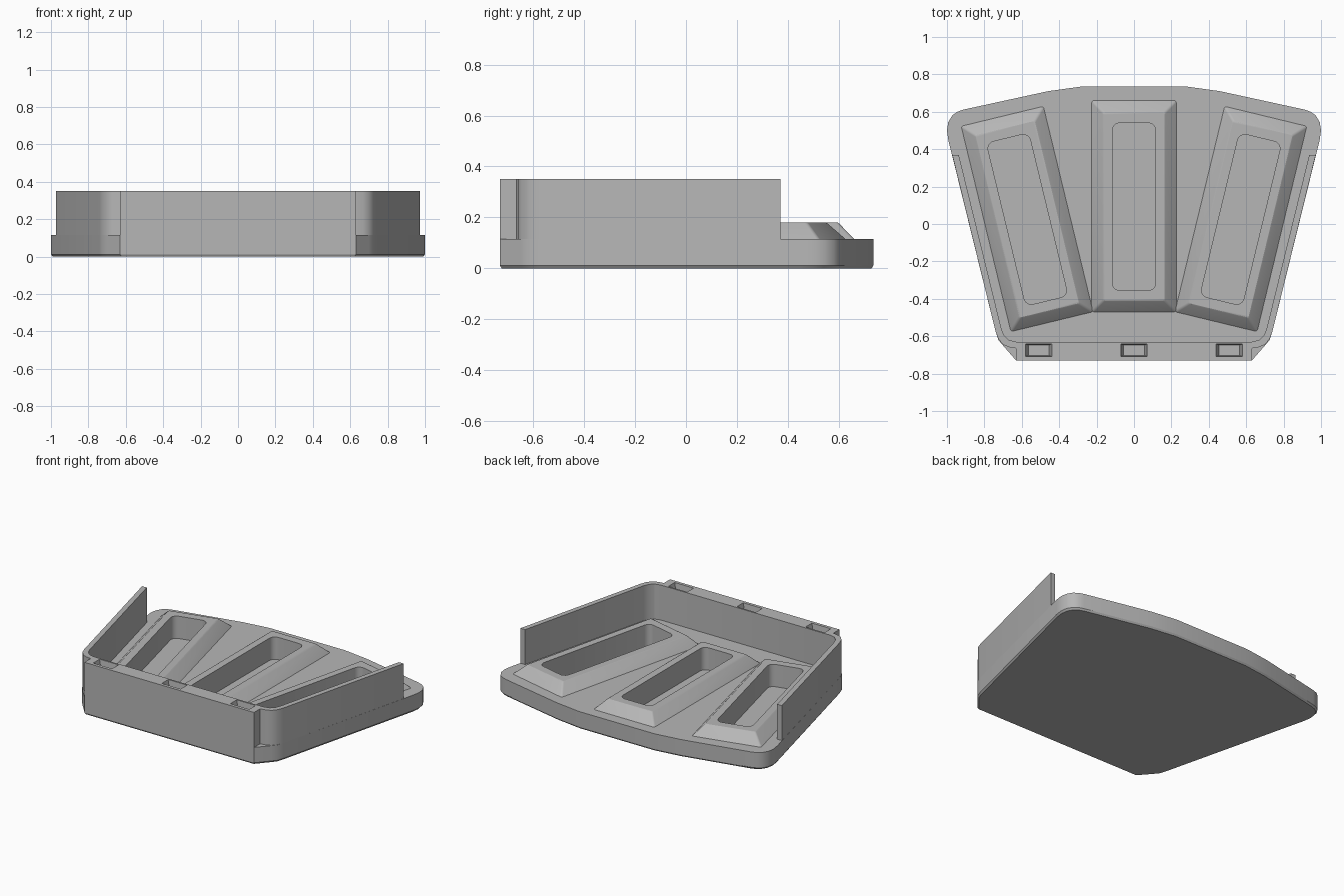
import bpy, bmesh, math
from mathutils import Matrix, Vector

cube = bpy.data.objects.get("Cube")
if cube:
    bpy.data.objects.remove(cube, do_unlink=True)

grey = bpy.data.materials.new("plain grey")
grey.use_nodes = True
grey.diffuse_color = (0.47, 0.47, 0.47, 1)
grey.node_tree.nodes["Principled BSDF"].inputs["Base Color"].default_value = (0.47, 0.47, 0.47, 1)

BASE_TOP, RIM_TOP, WALL_TOP, FLOOR = 0.115, 0.18, 0.35, 0.03


def loft(name, rings):
    """Join matching rings of (outline, height) into a closed solid."""
    bm = bmesh.new()
    loops = [[bm.verts.new((x, y, z)) for x, y in pts] for pts, z in rings]
    n = len(loops[0])
    bm.faces.new(loops[0][::-1])
    bm.faces.new(loops[-1])
    for low, high in zip(loops, loops[1:]):
        for i in range(n):
            j = (i + 1) % n
            bm.faces.new((low[i], low[j], high[j], high[i]))
    bmesh.ops.recalc_face_normals(bm, faces=bm.faces)
    mesh = bpy.data.meshes.new(name)
    bm.to_mesh(mesh)
    bm.free()
    mesh.materials.append(grey)
    obj = bpy.data.objects.new(name, mesh)
    bpy.context.collection.objects.link(obj)
    return obj


def mirrored(half):
    return half + [(-x, y) for x, y in reversed(half)]


def rounded_rect(x, y0, y1, r, steps=5):
    pts = []
    corners = [(x - r, y1 - r), (r - x, y1 - r), (r - x, y0 + r), (x - r, y0 + r)]
    for k, (cx, cy) in enumerate(corners):
        for i in range(steps + 1):
            a = math.pi / 2 * (k + i / steps)
            pts.append((cx + r * math.cos(a), cy + r * math.sin(a)))
    return pts


def activate(obj):
    bpy.ops.object.select_all(action='DESELECT')
    obj.select_set(True)
    bpy.context.view_layer.objects.active = obj


def cut(obj, cutters):
    activate(obj)
    for c in cutters:
        mod = obj.modifiers.new("pocket", 'BOOLEAN')
        mod.operation, mod.solver, mod.object = 'DIFFERENCE', 'EXACT', c
        bpy.ops.object.modifier_apply(modifier=mod.name)


# Fan-shaped base with a small chamfer underneath
outline = mirrored([
    (0.63, -0.73), (0.70, -0.65), (0.725, -0.62), (0.74, -0.575), (0.993, 0.45),
    (1.0, 0.50), (0.993, 0.545), (0.972, 0.58), (0.945, 0.60), (0.91, 0.612),
    (0.46, 0.71), (0.28, 0.735)])
lower = [(x * 0.99, y * 0.99) for x, y in outline]
base = loft("base", [(lower, 0), (outline, 0.012), (outline, BASE_TOP)])

# Wall around the sides and front, with a thicker front bar
outer = [(0.63, -0.73), (0.63, -0.665), (0.67, -0.658), (0.70, -0.645),
         (0.725, -0.615), (0.74, -0.575), (0.972, 0.37)]
inner = [(0.937, 0.37), (0.709, -0.56), (0.695, -0.595), (0.67, -0.62), (0.63, -0.63)]
wall = loft("wall", [(mirrored(outer + inner), BASE_TOP), (mirrored(outer + inner), WALL_TOP)])

# Latch slots in the top of the front bar
slots = []
for x in (-0.51, 0, 0.51):
    rings = []
    for dx, dy, z in ((0.055, 0.027, WALL_TOP - 0.06), (0.073, 0.035, WALL_TOP + 0.01)):
        rings.append(([(x - dx, -0.675 - dy), (x + dx, -0.675 - dy),
                       (x + dx, -0.675 + dy), (x - dx, -0.675 + dy)], z))
    slots.append(loft("slot_cutter", rings))
cut(wall, slots)

# Three raised frames fanned around a point in front, each with a deep pocket
pivot = Vector((0, -2.335, 0))
frames, pockets = [], []
for name, angle in (("left", -13.6), ("centre", 0), ("right", 13.6)):
    turn = (Matrix.Translation(pivot) @ Matrix.Rotation(math.radians(angle), 4, 'Z')
            @ Matrix.Translation(-pivot))
    frame = loft(name + "_frame", [
        (rounded_rect(0.226, -0.47, 0.66, 0.012, 3), BASE_TOP),
        (rounded_rect(0.169, -0.414, 0.601, 0.012, 3), RIM_TOP - 0.004),
        (rounded_rect(0.163, -0.408, 0.595, 0.010, 3), RIM_TOP)])
    hole = rounded_rect(0.116, -0.355, 0.54, 0.04)
    pocket = loft("pocket_cutter", [(hole, FLOOR), (hole, RIM_TOP + 0.05)])
    frame.data.transform(turn)
    pocket.data.transform(turn)
    frames.append(frame)
    pockets.append(pocket)
    cut(frame, [pocket])
cut(base, pockets)

for c in slots + pockets:
    bpy.data.objects.remove(c, do_unlink=True)

for obj in [base, wall] + frames:
    activate(obj)
    bpy.ops.object.shade_smooth_by_angle(angle=math.radians(30))
